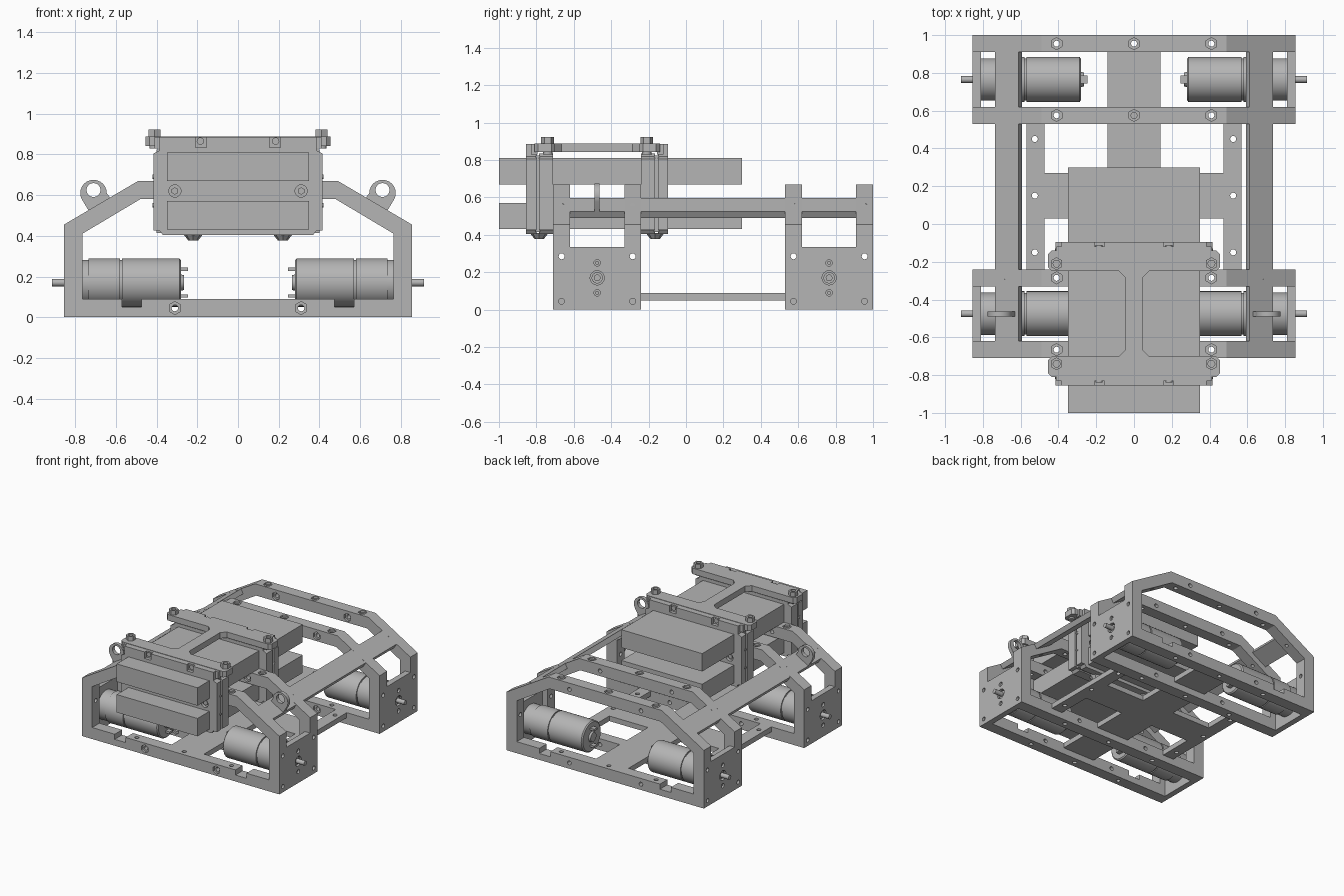
import bpy, bmesh, math
from mathutils import Vector, Matrix

old = bpy.data.objects.get("Cube")
if old:
    bpy.data.objects.remove(old)

GREY = (0.46, 0.46, 0.46, 1)
mat = bpy.data.materials.new("plain grey")
mat.use_nodes = True
mat.diffuse_color = GREY
mat.node_tree.nodes["Principled BSDF"].inputs["Base Color"].default_value = GREY


def finish(name, bm):
    bmesh.ops.recalc_face_normals(bm, faces=bm.faces)
    me = bpy.data.meshes.new(name)
    bm.to_mesh(me)
    bm.free()
    me.materials.append(mat)
    ob = bpy.data.objects.new(name, me)
    bpy.context.collection.objects.link(ob)
    return ob


def box(name, x, y, z):
    bm = bmesh.new()
    bmesh.ops.create_cube(bm, size=1)
    for v in bm.verts:
        v.co = Vector([(r[0] + r[1]) / 2 + c * (r[1] - r[0])
                       for c, r in zip(v.co, (x, y, z))])
    return finish(name, bm)


def prism(name, pts, axis, lo, hi):
    """Extrude a closed outline; axis 'y' takes (x, z) points, 'z' takes (x, y)."""
    bm = bmesh.new()
    place = (lambda p, d: (p[0], d, p[1])) if axis == 'y' else (lambda p, d: (p[0], p[1], d))
    a, b = ([bm.verts.new(place(p, d)) for p in pts] for d in (lo, hi))
    bm.faces.new(a)
    bm.faces.new(b)
    n = len(pts)
    for i in range(n):
        j = (i + 1) % n
        bm.faces.new((a[i], a[j], b[j], b[i]))
    return finish(name, bm)


def rods(name, items, sides=16):
    """Straight rods: (start, end, start radius, end radius)."""
    bm = bmesh.new()
    for s, e, r1, r2 in items:
        s, e = Vector(s), Vector(e)
        d = e - s
        m = Matrix.Translation((s + e) / 2) @ d.to_track_quat('Z', 'Y').to_matrix().to_4x4()
        bmesh.ops.create_cone(bm, cap_ends=True, segments=sides, radius1=r1,
                              radius2=r2, depth=d.length, matrix=m)
    return finish(name, bm)


def cut(ob, *cutters):
    for c in cutters:
        c.hide_render = True
        mod = ob.modifiers.new("cut", 'BOOLEAN')
        mod.operation = 'DIFFERENCE'
        mod.solver = 'EXACT'
        mod.object = c
        bpy.context.view_layer.objects.active = ob
        bpy.ops.object.modifier_apply(modifier=mod.name)
        bpy.data.objects.remove(c)
    return ob


def smooth(ob):
    bpy.ops.object.select_all(action='DESELECT')
    ob.select_set(True)
    bpy.context.view_layer.objects.active = ob
    bpy.ops.object.shade_smooth_by_angle(angle=math.radians(35))


def mirrored(half):
    return half + [(-x, z) for x, z in reversed(half)]


SIDES = ((1, "left"), (-1, "right"))
RIB = 0.09
SLOPE = Vector((0.515, 0, 0.857))

# Four cross ribs with a window, notches and drilled holes
outline = mirrored([(0.855, 0), (0.855, 0.455), (0.49, 0.67)])
window = mirrored([(0.29, 0.09), (0.475, 0.09), (0.475, 0.05), (0.57, 0.05), (0.57, 0.09),
                   (0.765, 0.09), (0.765, 0.41), (0.48, 0.58)])
for y0, label in ((-0.71, "front_outer"), (-0.33, "front_inner"),
                  (0.53, "rear_inner"), (0.91, "rear_outer")):
    y1, ym = y0 + RIB, y0 + RIB / 2
    rib = prism(label + "_rib", outline, 'y', y0, y1)
    holes, pockets = [], []
    for x in (-0.41, 0, 0.41):
        holes.append(((x, ym, -0.1), (x, ym, 0.8), 0.016, 0.016))
        pockets.append(((x, ym, 0.655), (x, ym, 0.75), 0.032, 0.032))
    for s, _ in SIDES:
        p = Vector((0.675 * s, ym, 0.56))
        d = Vector((SLOPE.x * s, 0, SLOPE.z)) * 0.12
        holes.append((p - d, p + d, 0.013, 0.013))
        for z in (0.045, 0.62):
            x = 0.31 * s
            holes.append(((x, y0 - 0.1, z), (x, y1 + 0.1, z), 0.016, 0.016))
            pockets.append(((x, y0 - 0.1, z), (x, y0 + 0.015, z), 0.032, 0.032))
        for z in (0.045, 0.285):
            holes.append(((0.7 * s, ym, z), (0.95 * s, ym, z), 0.016, 0.016))
    cut(rib, prism("window", window, 'y', y0 - 0.1, y1 + 0.1),
        rods("holes", holes, 12), rods("pockets", pockets, 6))

# Floor plates joining the ribs
box("floor_centre", (-0.14, 0.14), (-0.62, 0.91), (0.05, 0.09))
box("floor_cross", (-0.48, 0.48), (0.03, 0.27), (0.05, 0.09))
for s, side in SIDES:
    strip = box(side + "_floor_strip", sorted((0.475 * s, 0.57 * s)), (-0.33, 0.62), (0.05, 0.09))
    cut(strip, rods("holes", [((0.525 * s, y, 0), (0.525 * s, y, 0.2), 0.016, 0.016)
                              for y in (-0.15, 0.15, 0.45)]))

# Sloped side rails and lifting lugs
for s, side in SIDES:
    rail = [(0.735, 0.525), (0.612, 0.598), (0.592, 0.564), (0.715, 0.491)]
    prism(side + "_sloped_rail", [(x * s, z) for x, z in rail], 'y', -0.70, 0.99)
    arc = [math.radians(a) for a in range(-30, 181, 15)]
    lug = [(0.61, 0.56), (0.72, 0.50)]
    lug += [(0.71 + 0.065 * math.cos(a), 0.61 + 0.065 * math.sin(a)) for a in arc]
    ob = prism(side + "_lifting_lug", [(x * s, z) for x, z in lug], 'y', -0.49, -0.462)
    cut(ob, rods("hole", [((0.71 * s, -0.6, 0.625), (0.71 * s, -0.4, 0.625), 0.034, 0.034)], 24))
    smooth(ob)

# Drive motors, shafts and their mounting walls
ZM = 0.17
profile = [(0.81, 0.112), (0.735, 0.112), (0.735, 0.119), (0.58, 0.119), (0.58, 0.111),
           (0.57, 0.111), (0.57, 0.119), (0.288, 0.119), (0.28, 0.11), (0.28, 0.04), (0.265, 0.036)]
for s, side in SIDES:
    for yc, end in ((-0.475, "front"), (0.765, "rear")):
        name = end + "_" + side
        bm = bmesh.new()
        n = 40
        rings = [[bm.verts.new((x * s, yc + r * math.cos(math.tau * i / n),
                                ZM + r * math.sin(math.tau * i / n))) for i in range(n)]
                 for x, r in profile]
        for a, b in zip(rings, rings[1:]):
            for i in range(n):
                j = (i + 1) % n
                bm.faces.new((a[i], a[j], b[j], b[i]))
        bm.faces.new(rings[0])
        bm.faces.new(rings[-1])
        smooth(finish(name + "_motor", bm))
        smooth(rods(name + "_shaft", [((0.8 * s, yc, ZM), (0.915 * s, yc, ZM), 0.018, 0.018)]))
        for k in (-1, 1):
            z = ZM + 0.066 * k
            box(name + "_terminal", sorted((0.245 * s, 0.29 * s)),
                (yc - 0.02, yc + 0.02), (z - 0.008, z + 0.008))
        wall = box(name + "_wall", sorted((0.81 * s, 0.855 * s)),
                   (yc - 0.145, yc + 0.145), (0, 0.335))
        cut(wall, rods("holes", [((0.7 * s, yc, ZM + dz), (0.9 * s, yc, ZM + dz), r, r)
                                 for dz, r in ((0, 0.038), (-0.08, 0.017), (0.08, 0.017))]))
        rods(name + "_mount_screws", [((0.805 * s, yc, ZM + dz), (0.845 * s, yc, ZM + dz), r, r)
                                      for dz, r in ((0, 0.03), (-0.08, 0.01), (0.08, 0.01))])

# Two battery packs
for label, z in (("lower", 0.43), ("upper", 0.67)):
    box(label + "_battery", (-0.35, 0.35), (-1, 0.3), (z, z + 0.14))

# Battery clamps, mirrored about the holder's middle
YC = -0.475
plate = mirrored([(0.37, 0.405), (0.385, 0.425), (0.415, 0.425), (0.415, 0.805),
                  (0.385, 0.82), (0.385, 0.835)])
for k, end in ((-1, "front"), (1, "rear")):
    def span(a, b):
        return sorted((YC + k * a, YC + k * b))
    for label, a, b in (("outer", 0.325, 0.38), ("inner", 0.235, 0.31)):
        ob = prism(f"{end}_clamp_{label}", plate, 'y', *span(a, b))
        if label == "outer":
            cut(ob, rods("holes", [((0.31 * s, YC + k * 0.355, 0.62), (0.31 * s, YC + k * 0.5, 0.62),
                                    0.03, 0.03) for s, _ in SIDES], 20))
            rods(end + "_clamp_bolts", [((0.31 * s, YC + k * 0.35, 0.62),
                                         (0.31 * s, YC + k * 0.37, 0.62), 0.018, 0.018)
                                        for s, _ in SIDES], 6)
    box(end + "_clamp_gasket", (-0.4, 0.4), span(0.305, 0.33), (0.415, 0.825))
    # Top lip in three raised pieces
    box(end + "_clamp_lip", (-0.41, 0.41), span(0.32, 0.355), (0.83, 0.885))
    for x0, x1 in ((-0.385, -0.21), (-0.155, 0.155), (0.21, 0.385)):
        box(end + "_lip_pad", (x0, x1), span(0.35, 0.38), (0.83, 0.885))
    for s, side in SIDES:
        name = end + "_" + side
        rods(name + "_lip_screw", [((0.185 * s, YC + k * 0.34, 0.865),
                                    (0.185 * s, YC + k * 0.365, 0.865), 0.018, 0.018)])
        yb, xb = YC + k * 0.31, 0.22 * s
        rods(name + "_foot_nut", [((xb, yb, 0.41), (xb, yb, 0.378), 0.05, 0.025)], 8)
        # Corner bolts on the top plate
        yb, xb = YC + k * 0.265, 0.41 * s
        bolt = rods(name + "_top_bolt", [((xb, yb, 0.88), (xb, yb, 0.922), 0.034, 0.034)], 6)
        cut(bolt, rods("socket", [((xb, yb, 0.9), (xb, yb, 0.95), 0.018, 0.018)]))
        rods(name + "_bolt_shank", [((xb, yb, 0.83), (xb, yb, 0.85), 0.025, 0.025)])
        rods(name + "_edge_screws", [((0.41 * s, YC + k * 0.335, z), (0.419 * s, YC + k * 0.335, z),
                                      0.01, 0.01) for z in (0.55, 0.69)])

# H-shaped top plate
quarter = [(0.045, 0.19), (0.08, 0.225), (0.435, 0.225), (0.455, 0.245),
           (0.455, 0.315), (0.435, 0.335)]
right_half = [(x, -y) for x, y in reversed(quarter)] + quarter
prism("top_plate", [(x, y + YC) for x, y in mirrored(right_half)], 'z', 0.842, 0.888)
